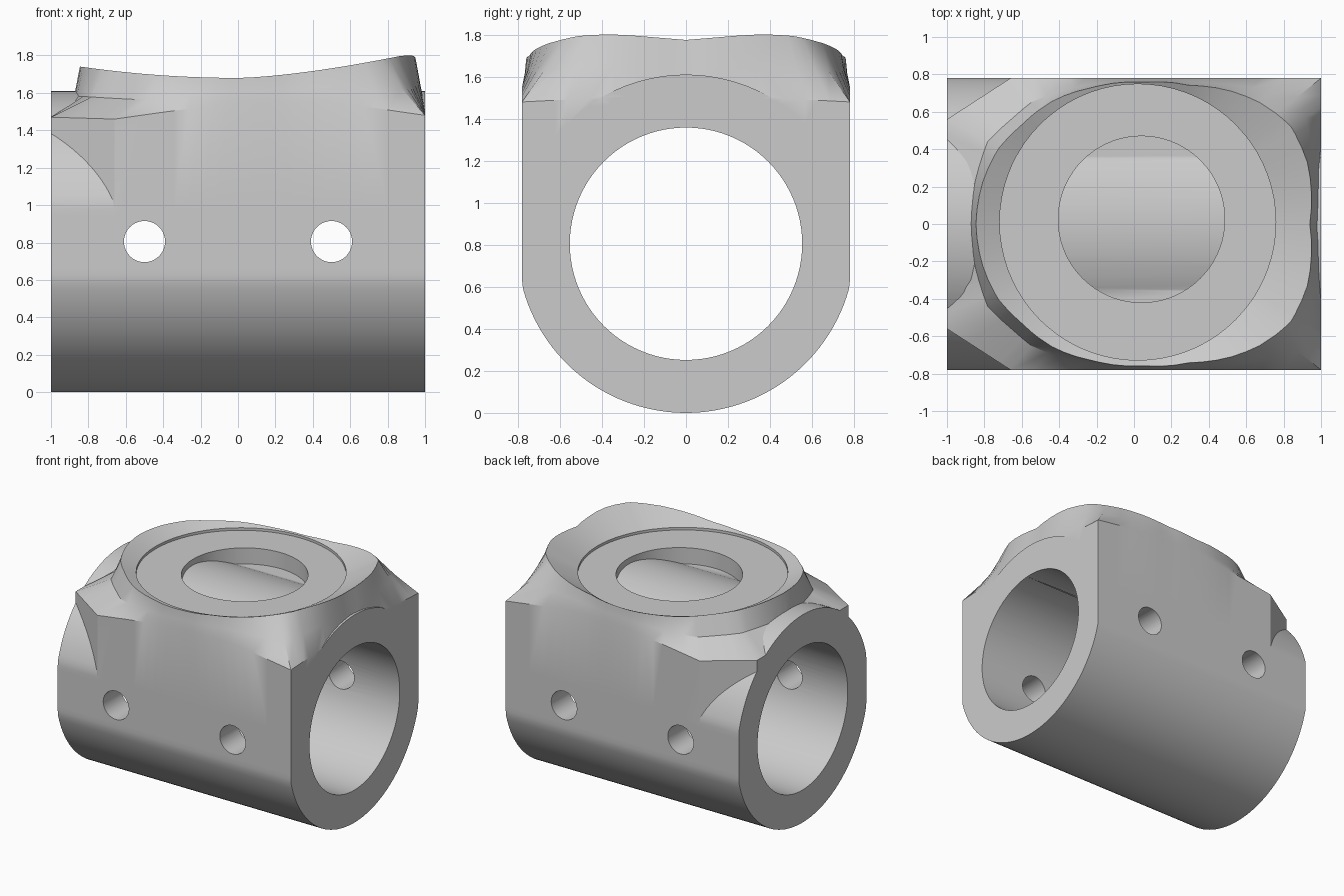
import bpy, bmesh, math
from mathutils import Matrix, Vector

cube = bpy.data.objects.get("Cube")
if cube:
    bpy.data.objects.remove(cube, do_unlink=True)

HALF_LEN, HALF_W = 1.0, 0.78
TUBE_R, BORE_R, AXIS_Z = 0.805, 0.553, 0.805
CX = 0.02                                   # centre of the round seat

grey = bpy.data.materials.new("plain grey")
grey.use_nodes = True
colour = (0.6, 0.6, 0.6, 1)
grey.diffuse_color = colour
grey.node_tree.nodes["Principled BSDF"].inputs["Base Color"].default_value = colour


def lerp_table(table, v):
    for (a, fa), (b, fb) in zip(table, table[1:]):
        if v <= b:
            return fa + (fb - fa) * max(0, v - a) / (b - a)
    return table[-1][1]


def loft(name, rings):
    """Closed solid from a stack of equal-length point rings."""
    bm = bmesh.new()
    rows = [[bm.verts.new(p) for p in ring] for ring in rings]
    n = len(rows[0])
    for low, high in zip(rows, rows[1:]):
        for i in range(n):
            j = (i + 1) % n
            bm.faces.new((low[i], low[j], high[j], high[i]))
    bm.faces.new(rows[0][::-1])
    bm.faces.new(rows[-1])
    bmesh.ops.recalc_face_normals(bm, faces=bm.faces)
    mesh = bpy.data.meshes.new(name)
    bm.to_mesh(mesh)
    bm.free()
    obj = bpy.data.objects.new(name, mesh)
    bpy.context.collection.objects.link(obj)
    mesh.materials.append(grey)
    return obj


def combine(target, tool, operation):
    mod = target.modifiers.new(operation.lower(), "BOOLEAN")
    mod.object, mod.operation, mod.solver = tool, operation, "EXACT"
    bpy.context.view_layer.objects.active = target
    bpy.ops.object.modifier_apply(modifier=mod.name)
    bpy.data.objects.remove(tool, do_unlink=True)


def rod(name, radius, length, axis, x, z, sides):
    """Cylinder cutter along the x or y axis."""
    ring = [(radius * math.cos(2 * math.pi * i / sides),
             radius * math.sin(2 * math.pi * i / sides)) for i in range(sides)]
    ends = (-length / 2, length / 2)
    if axis == "X":
        return loft(name, [[(x + e, a, z + b) for a, b in ring] for e in ends])
    return loft(name, [[(x + a, e, z + b) for a, b in ring] for e in ends])


# Tube body with slightly flattened sides
SIDES = 128
profile = []
for i in range(SIDES):
    t = 2 * math.pi * (i + 0.5) / SIDES
    y = max(-HALF_W, min(HALF_W, TUBE_R * math.cos(t)))
    profile.append((y, AXIS_Z + TUBE_R * math.sin(t)))
body = loft("socket_body", [[(x, y, z) for y, z in profile] for x in (-HALF_LEN, HALF_LEN)])

# Plan of the upper block: a rectangle with two cut corners at one end
cut_a, cut_b = Vector((-1, 0.56)), Vector((-0.66, HALF_W))
cut_n = Vector((cut_a.y - cut_b.y, cut_b.x - cut_a.x))
planes = [(Vector((1, 0)), HALF_LEN), (Vector((-1, 0)), HALF_LEN)]
for s in (1, -1):
    planes.append((Vector((0, s)), HALF_W))
    planes.append((Vector((cut_n.x, s * cut_n.y)), cut_n.dot(cut_a)))
centre = Vector((CX, 0))


def plan_point(t):
    d = Vector((math.cos(t), math.sin(t)))
    reach = min((k - n.dot(centre)) / n.dot(d) for n, k in planes if n.dot(d) > 1e-6)
    p = centre + d * reach
    return round(p.x, 5), round(p.y, 5)


# Half of the raised lip seen from above, mirrored in y
lip = [(0.94, 0), (0.93, 0.32), (0.84, 0.52), (0.7, 0.635), (0.52, 0.71), (0.3, 0.74),
       (0.05, 0.757), (-0.22, 0.73), (-0.44, 0.655), (-0.6, 0.53), (-0.72, 0.41),
       (-0.81, 0.22), (-0.845, 0)]
lip_radius = [(math.atan2(y, x - CX), math.hypot(x - CX, y)) for x, y in lip]


def lip_point(t):
    a = abs(math.atan2(math.sin(t), math.cos(t)))
    r = lerp_table(lip_radius, a)
    x, y = CX + r * math.cos(t), r * math.sin(t)
    if x < 0:
        z = 1.68 + 0.06 * (x / 0.84) ** 2
    else:
        z = 1.68 + 0.12 * min(1, x / 0.88) ** 1.5
        if x > 0.8:
            z -= 0.025 * max(0, 1 - abs(y) / 0.3)
    return x, y, z


def shoulder_z(x, y):
    if x > 0.999:
        return 1.52 - 0.04 * abs(y) / HALF_W
    return lerp_table([(-1, 1.47), (-0.66, 1.46), (-0.45, 1.49), (0, 1.55),
                       (0.48, 1.555), (1, 1.48)], x)


# Directions for the loft, including exact block corners and lip peaks
corners = [(1, HALF_W), tuple(cut_a), tuple(cut_b), (0.84, 0.52)]
special = [math.atan2(s * y, x - CX) % (2 * math.pi) for x, y in corners for s in (1, -1)]
regular = [2 * math.pi * i / 72 for i in range(72)]
angles = sorted(special + [a for a in regular if all(abs(a - b) > 0.03 for b in special)])

foot = [plan_point(t) for t in angles]
shoulder = [(x, y, shoulder_z(x, y)) for x, y in foot]
crest = [lip_point(t) for t in angles]
flare = []
for t, a, b in zip(angles, shoulder, crest):
    hollow = (1 - math.cos(t)) / 2           # more concave toward the cut end
    mid = Vector(a).lerp(Vector(b), 0.5 + 0.3 * hollow)
    mid.z = a[2] + (b[2] - a[2]) * (0.5 - 0.08 * hollow)
    flare.append(tuple(mid))


def seat_ring(x, y, radius, z):
    return [(x + radius * math.cos(t), y + radius * math.sin(t), z) for t in angles]


# Block, flared lip, stepped seat and shallow round recess
block = loft("seat_block", [
    [(x, y, AXIS_Z) for x, y in foot], shoulder, flare, crest,
    seat_ring(CX, 0.01, 0.738, 1.675), seat_ring(CX, 0.01, 0.738, 1.655),
    seat_ring(0.04, 0.025, 0.445, 1.655), seat_ring(0.04, 0.025, 0.445, 1.53)])
combine(body, block, "UNION")

# Main bore and the two cross holes
combine(body, rod("bore_cutter", BORE_R, 3, "X", 0, AXIS_Z, 96), "DIFFERENCE")
for x in (-0.5, 0.5):
    combine(body, rod("cross_hole_cutter", 0.11, 3, "Y", x, AXIS_Z, 40), "DIFFERENCE")

bpy.ops.object.select_all(action="DESELECT")
body.select_set(True)
bpy.context.view_layer.objects.active = body
bpy.ops.object.shade_smooth_by_angle(angle=math.radians(30))
